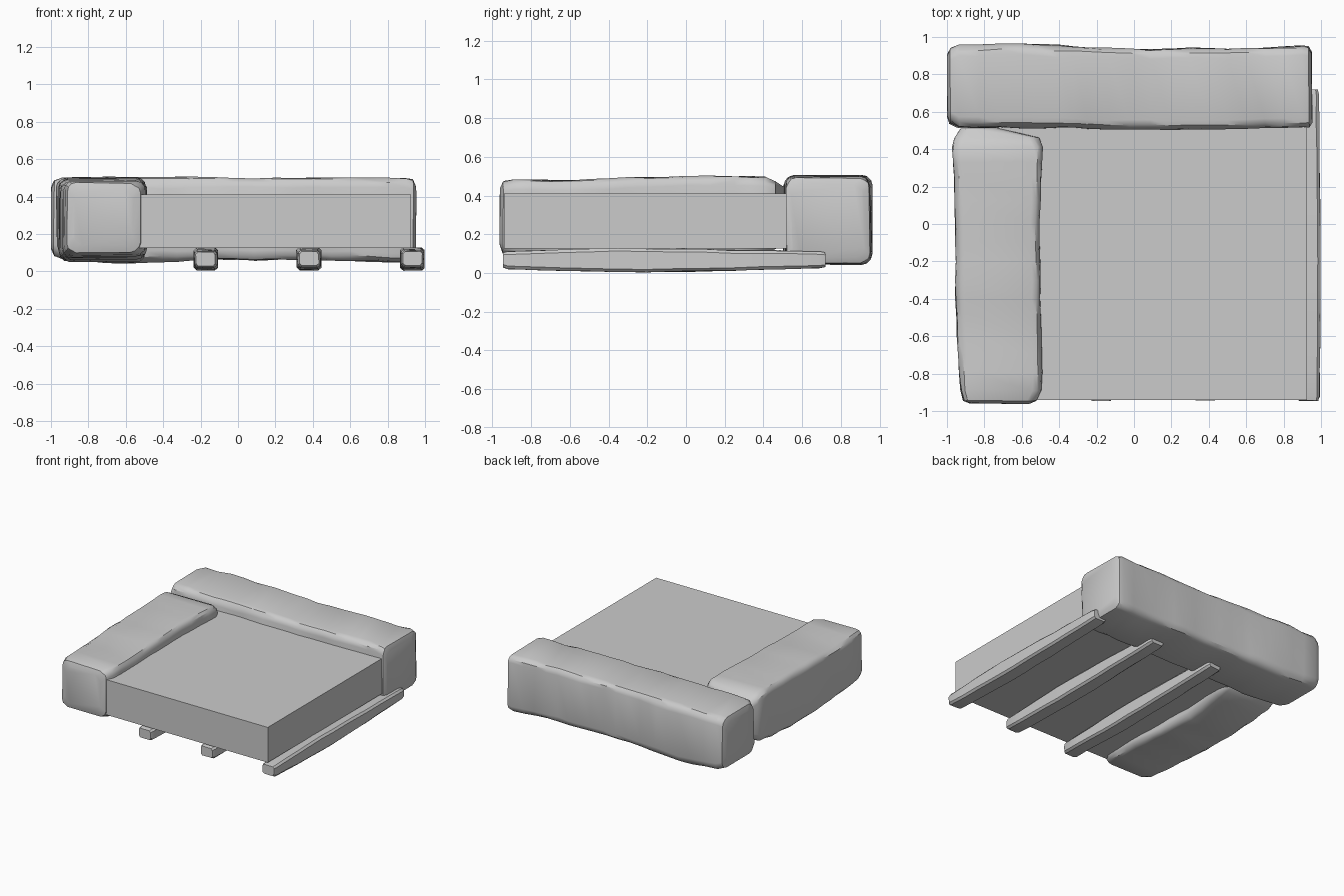
import bpy, bmesh, math, random
from mathutils import Vector, noise

if "Cube" in bpy.data.objects:
    bpy.data.objects.remove(bpy.data.objects["Cube"])

random.seed(4)


def finish(name, bm, smooth=True):
    bmesh.ops.recalc_face_normals(bm, faces=bm.faces)
    mesh = bpy.data.meshes.new(name)
    bm.to_mesh(mesh)
    bm.free()
    ob = bpy.data.objects.new(name, mesh)
    bpy.context.collection.objects.link(ob)
    if smooth:
        bpy.ops.object.select_all(action='DESELECT')
        bpy.context.view_layer.objects.active = ob
        ob.select_set(True)
        bpy.ops.object.shade_smooth_by_angle(angle=math.radians(32))
    return ob


def section(lo, hi, z0, z1, r, seg):
    """Rounded rectangle as (across, height) points."""
    pts = []
    for cx, cz, a0 in ((hi - r, z1 - r, 0), (lo + r, z1 - r, 90),
                       (lo + r, z0 + r, 180), (hi - r, z0 + r, 270)):
        for i in range(seg + 1):
            a = math.radians(a0 + 90 * i / seg)
            pts.append((cx + r * math.cos(a), cz + r * math.sin(a)))
    return pts


def resample(stations, step):
    out = []
    for a, b in zip(stations, stations[1:]):
        n = max(1, round(abs(b[0] - a[0]) / step))
        out += [tuple(p + (q - p) * i / n for p, q in zip(a, b)) for i in range(n)]
    return out + [stations[-1]]


def hewn_beam(name, axis, stations, seg=3, step=0.1, rough=0.008):
    """Loft (along, lo, hi, z0, z1, radius) stations, then chip the surface."""
    bm = bmesh.new()
    rings = []
    for s, lo, hi, z0, z1, r in resample(stations, step):
        ring = []
        for u, z in section(lo, hi, z0, z1, r, seg):
            co = Vector((s, u, z) if axis == 'X' else (u, s, z))
            n = noise.noise_vector(co * 5) * rough
            chip = random.uniform(0, rough) if random.random() < 0.4 else 0
            mid = Vector(((0, (lo + hi) / 2, (z0 + z1) / 2)))
            inward = Vector((0, mid.y - u, mid.z - z)).normalized() * chip
            if axis == 'Y':
                inward = Vector((inward.y, 0, inward.z))
            ring.append(bm.verts.new(co + n + inward))
        rings.append(ring)
    for a, b in zip(rings, rings[1:]):
        for i in range(len(a)):
            j = (i + 1) % len(a)
            bm.faces.new((a[i], a[j], b[j], b[i]))
    bm.faces.new(rings[0])
    bm.faces.new(rings[-1])
    return finish(name, bm)


# Flat platform slab
bm = bmesh.new()
bmesh.ops.create_cube(bm, size=1)
for v in bm.verts:
    v.co = (0.0975 + v.co.x * 1.655, -0.11 + v.co.y * 1.66, 0.268 + v.co.z * 0.285)
finish("platform_slab", bm, smooth=False)

# Rough back block
hewn_beam("back_block", 'X', [
    (-1.0, 0.58, 0.91, 0.12, 0.45, 0.06),
    (-0.985, 0.54, 0.94, 0.08, 0.485, 0.06),
    (-0.94, 0.515, 0.963, 0.062, 0.50, 0.06),
    (-0.60, 0.51, 0.965, 0.04, 0.505, 0.06),
    (-0.40, 0.51, 0.955, 0.05, 0.505, 0.06),
    (-0.25, 0.505, 0.943, 0.06, 0.503, 0.05),
    (0.20, 0.505, 0.938, 0.06, 0.50, 0.05),
    (0.60, 0.51, 0.94, 0.055, 0.50, 0.05),
    (0.90, 0.515, 0.955, 0.045, 0.50, 0.05),
    (0.935, 0.52, 0.95, 0.05, 0.49, 0.05),
    (0.95, 0.545, 0.92, 0.08, 0.46, 0.05)])

# Rough side block
hewn_beam("side_block", 'Y', [
    (-0.96, -0.88, -0.56, 0.14, 0.44, 0.05),
    (-0.945, -0.915, -0.52, 0.10, 0.475, 0.05),
    (-0.89, -0.93, -0.49, 0.085, 0.485, 0.05),
    (-0.60, -0.945, -0.49, 0.07, 0.48, 0.05),
    (-0.30, -0.955, -0.495, 0.05, 0.495, 0.05),
    (0.00, -0.955, -0.505, 0.055, 0.50, 0.05),
    (0.25, -0.96, -0.495, 0.075, 0.50, 0.05),
    (0.41, -0.975, -0.49, 0.10, 0.495, 0.05),
    (0.46, -0.965, -0.51, 0.12, 0.475, 0.05),
    (0.51, -0.93, -0.72, 0.14, 0.44, 0.05)])

# Runners beneath the platform
for i, x in enumerate((-0.172, 0.38, 0.932)):
    w = 0.062
    hewn_beam(f"runner_{i + 1}", 'Y', [
        (-0.945, x - w + 0.01, x + w - 0.01, 0.03, 0.105, 0.012),
        (-0.92, x - w, x + w, 0.02, 0.112, 0.015),
        (-0.35, x - w - 0.004, x + w + 0.004, 0.004, 0.128, 0.015),
        (0.10, x - w, x + w + 0.003, 0.008, 0.122, 0.015),
        (0.69, x - w, x + w - 0.005, 0.024, 0.112, 0.015),
        (0.72, x - w + 0.008, x + w - 0.012, 0.03, 0.106, 0.012)],
        seg=1, step=0.15, rough=0.004)
